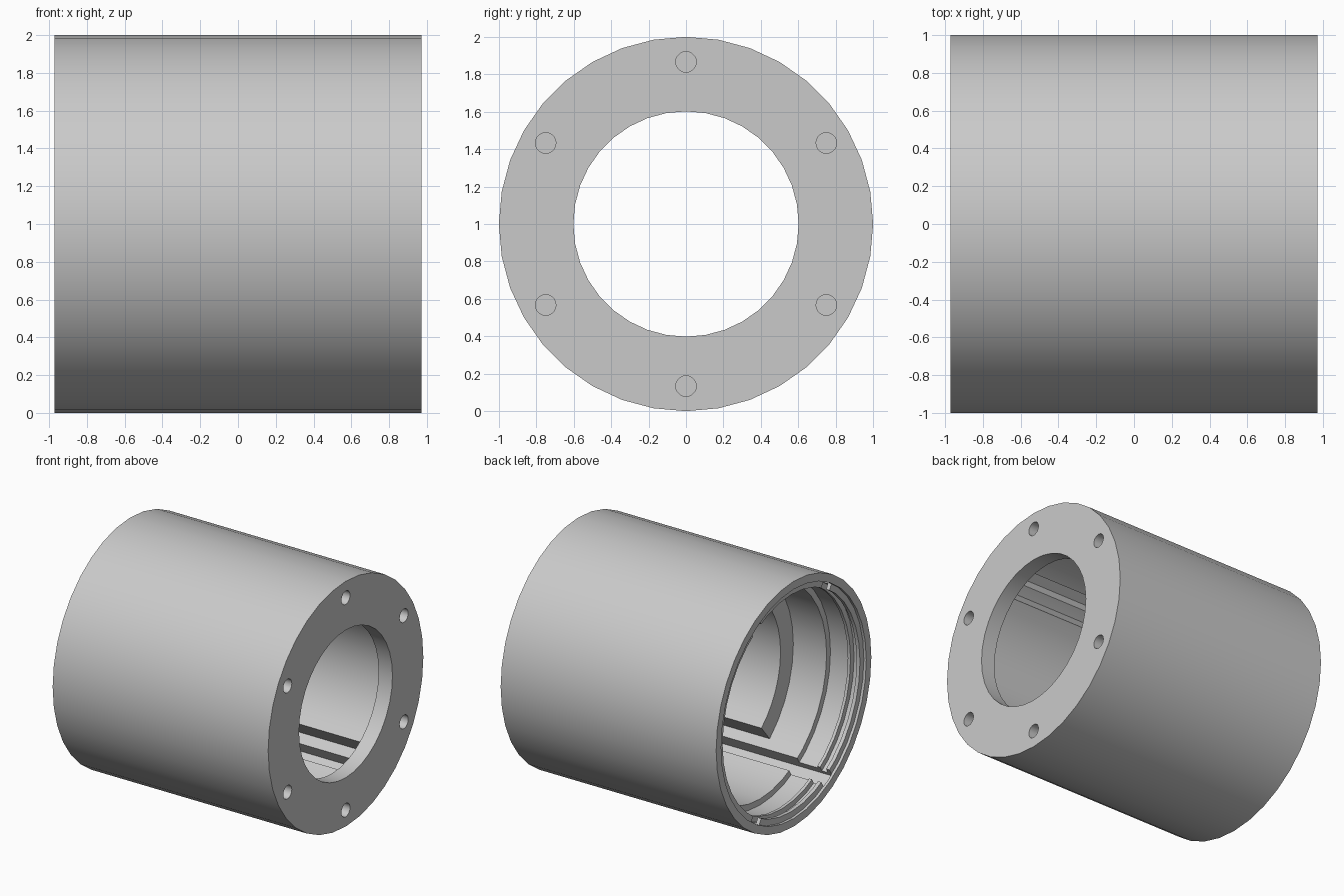
import bpy, bmesh
from math import sin, cos, radians, pi
from mathutils import Matrix

cube = bpy.data.objects.get("Cube")
if cube:
    bpy.data.objects.remove(cube, do_unlink=True)

grey = bpy.data.materials.new("plain_grey")
grey.use_nodes = True
COLOUR = (0.59, 0.59, 0.59, 1)
grey.diffuse_color = COLOUR
grey.node_tree.nodes["Principled BSDF"].inputs["Base Color"].default_value = COLOUR

HALF = 0.972          # half length along x
PLATE = HALF - 0.125  # inner side of the end plate
CAVITY = 0.855        # inner wall radius


def finish(name, bm):
    bmesh.ops.recalc_face_normals(bm, faces=bm.faces)
    mesh = bpy.data.meshes.new(name)
    bm.to_mesh(mesh)
    bm.free()
    mesh.materials.append(grey)
    ob = bpy.data.objects.new(name, mesh)
    ob.location.z = 1
    bpy.context.collection.objects.link(ob)
    return ob


def sweep(name, profile, start=0, end=360, steps=36):
    """Turn a closed (x, radius) profile about the x axis."""
    bm = bmesh.new()
    full = end - start == 360
    rings = []
    for i in range(steps if full else steps + 1):
        a = radians(start + (end - start) * i / steps)
        rings.append([bm.verts.new((x, r * cos(a), r * sin(a))) for x, r in profile])
    n = len(profile)
    for i in range(steps):
        a, b = rings[i], rings[(i + 1) % len(rings)]
        for j in range(n):
            k = (j + 1) % n
            bm.faces.new((a[j], a[k], b[k], b[j]))
    if not full:
        bm.faces.new(rings[0])
        bm.faces.new(rings[-1])
    return finish(name, bm)


def select_only(ob):
    bpy.ops.object.select_all(action="DESELECT")
    ob.select_set(True)
    bpy.context.view_layer.objects.active = ob


def smooth(ob):
    select_only(ob)
    bpy.ops.object.shade_smooth_by_angle(angle=radians(30))


def cut(ob, name, bm):
    cutter = finish(name + "_cutter", bm)
    mod = ob.modifiers.new(name, "BOOLEAN")
    mod.object = cutter
    mod.solver = "EXACT"
    select_only(ob)
    bpy.ops.object.modifier_apply(modifier=mod.name)
    bpy.data.objects.remove(cutter, do_unlink=True)


# Housing: outer shell, stepped mouth with two lips, end plate with bore
housing = sweep("housing", [
    (HALF, 1), (-HALF, 1),
    (-HALF, 0.935), (-0.95, 0.935),
    (-0.95, 0.885), (-0.92, 0.885),
    (-0.92, 0.93), (-0.865, 0.93),
    (-0.865, 0.885), (-0.84, 0.885),
    (-0.84, 0.905), (-0.67, 0.905),
    (-0.67, CAVITY), (PLATE, CAVITY),
    (PLATE, 0.602), (HALF, 0.602)])

# Blind screw holes in the end plate
bm = bmesh.new()
for i in range(6):
    a = radians(30 + 60 * i)
    place = Matrix.Translation((HALF, 0.866 * cos(a), 0.866 * sin(a)))
    bmesh.ops.create_cone(bm, cap_ends=True, segments=20, radius1=0.055,
                          radius2=0.055, depth=0.2,
                          matrix=place @ Matrix.Rotation(pi / 2, 4, "Y"))
cut(housing, "screw_holes", bm)

# Lengthwise keyways cut through the lips and the inner wall
bm = bmesh.new()
start, inner, floor = -0.951, 0.75, 0.953
for angle in (60, 120, 240, 300):
    place = (Matrix.Rotation(radians(angle), 4, "X")
             @ Matrix.Translation(((PLATE + start) / 2, (inner + floor) / 2, 0))
             @ Matrix.Diagonal((PLATE - start, floor - inner, 0.12, 1)))
    bmesh.ops.create_cube(bm, size=1, matrix=place)
cut(housing, "keyways", bm)
smooth(housing)

# Thick side lugs between the keyways, reaching back to the end plate
for side, mid in (("right", 180), ("left", 0)):
    outer = CAVITY + 0.02
    lug = sweep("side_lug_" + side,
                [(-0.37, outer), (PLATE + 0.01, outer),
                 (PLATE + 0.01, 0.69), (-0.37, 0.69)],
                mid - 50, mid + 50, 12)
    smooth(lug)
